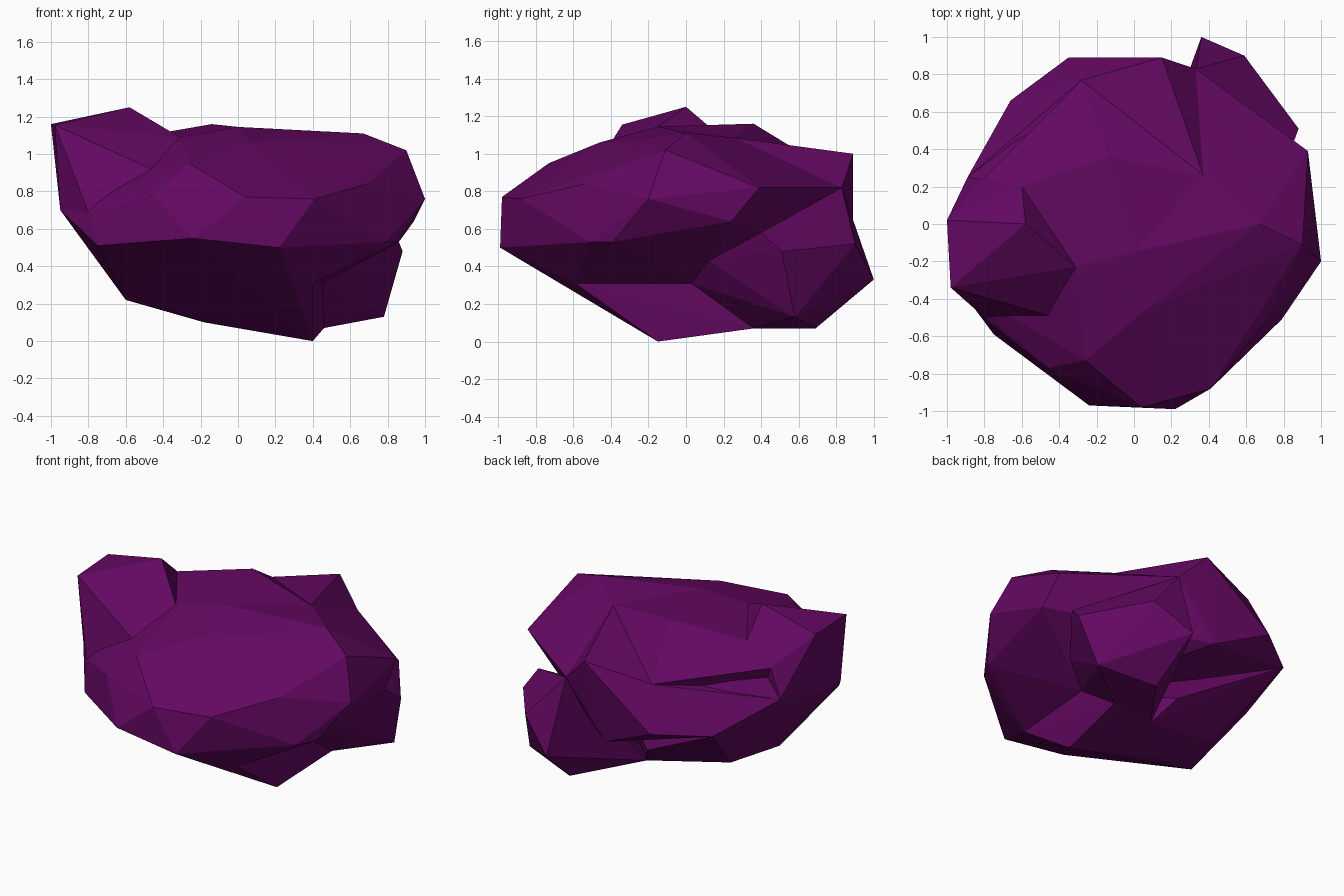
import bpy
import bmesh

default_cube = bpy.data.objects.get("Cube")
if default_cube:
    bpy.data.objects.remove(default_cube, do_unlink=True)

# One flat colour for the whole stone
stone_purple = bpy.data.materials.new("stone_purple")
stone_purple.use_nodes = True
colour = (0.125, 0.0025, 0.12, 1)
stone_purple.diffuse_color = colour
stone_purple.node_tree.nodes["Principled BSDF"].inputs["Base Color"].default_value = colour


def faceted_chunk(name, *corner_groups):
    """Wrap a flat-faced convex shell around groups of corner points."""
    bm = bmesh.new()
    for group in corner_groups:
        for corner in group:
            bm.verts.new(corner)
    hull = bmesh.ops.convex_hull(bm, input=list(bm.verts))
    unused = {v for v in hull["geom_interior"] + hull["geom_unused"]
              if isinstance(v, bmesh.types.BMVert)}
    bmesh.ops.delete(bm, geom=list(unused), context='VERTS')
    bmesh.ops.recalc_face_normals(bm, faces=list(bm.faces))
    mesh = bpy.data.meshes.new(name)
    bm.to_mesh(mesh)
    bm.free()
    mesh.materials.append(stone_purple)
    chunk = bpy.data.objects.new(name, mesh)
    bpy.context.collection.objects.link(chunk)
    return chunk


# Corners shared by neighbouring chunks
cleft_head = (.37, .26, 1.085)
cleft_foot = (.33, .83, .82)
back_slope = (-.28, .77, .91)
back_corner = (-.66, .66, .61)
back_rim = [(-.35, .89, .63), (.04, .82, .45), back_corner]
left_ledge = (-.89, .25, .77)
left_notch = (-.95, -.05, .7)
left_rim = [(-.95, -.32, .7), left_notch, left_ledge]
front_rim = [(.22, -.99, .5), (-.24, -.97, .55), (-.75, -.59, .51)]
crest = (-.81, .24, .96)
dip_front = (-.31, -.23, 1.09)
dip_back = (-.6, .2, 1.08)
saddle = [dip_front, dip_back, (-.42, -.5, .9), (-.8, -.5, .69)]
summit = (0, -.15, 1.145)
undercut = [(.4, -.59, .31), (.45, .03, .31)]
armpit = (.62, .12, .43)
keel_tip = (.4, -.15, 0)
keel_back = (.1, .28, .1)
lobe_heel = (.46, .36, .07)

# Main body: shallow domed top over a wide rim
front_brow = [(.41, -.88, .76), (.04, -.98, .77), (-.46, -.77, .78), (-.26, -.73, .95)]
crown = [(.06, -.46, 1.06), summit, (.67, 0, 1.11)]
side_rim = [(.69, -.54, .84), (.79, -.51, .53), (.86, -.39, .53), (1, -.2, .76),
            (.9, -.11, 1.02), (.94, .24, .64), (.93, .39, .82)]
faceted_chunk("main_body", front_brow, crown, side_rim, front_rim, left_rim,
              back_rim, saddle, undercut, [armpit, cleft_head, cleft_foot])

# Upper shoulder at the back, overhanging the left ledge
faceted_chunk("back_shoulder", [(-.14, .36, 1.16), summit, cleft_head, back_slope,
                                dip_front, dip_back, crest, left_notch])

# Raised lump on the top edge
lump_top = [(-.98, -.34, 1.155), (-1, .02, 1.16), (-.58, 0, 1.25)]
faceted_chunk("top_lump", lump_top, saddle, left_rim, [crest])

# Ridge beside the cleft, running down to the left ledge
faceted_chunk("back_ridge", back_rim,
              [(.15, .89, 1), cleft_head, cleft_foot, back_slope, left_ledge])

# Keel under the body, with a pocket left open behind it
keel_floor = [(-.18, -.03, .1), (-.48, .2, .21), (-.6, -.16, .22), (0, .42, .25)]
faceted_chunk("lower_keel", keel_floor, undercut, front_rim, left_rim,
              [back_corner, keel_tip, keel_back])

# Wedge joining the keel to the lobe
faceted_chunk("keel_wedge", undercut, [keel_tip, keel_back, lobe_heel])

# Boulder lobe jutting out low at the back
lobe_corners = [(.88, .51, .48), (.59, .9, .52), (.36, 1, .33), (.78, .58, .13),
                (.4, .69, .07), (.84, .4, .58)]
faceted_chunk("back_lobe", lobe_corners, undercut[1:],
              [lobe_heel, armpit, cleft_foot, keel_back])
